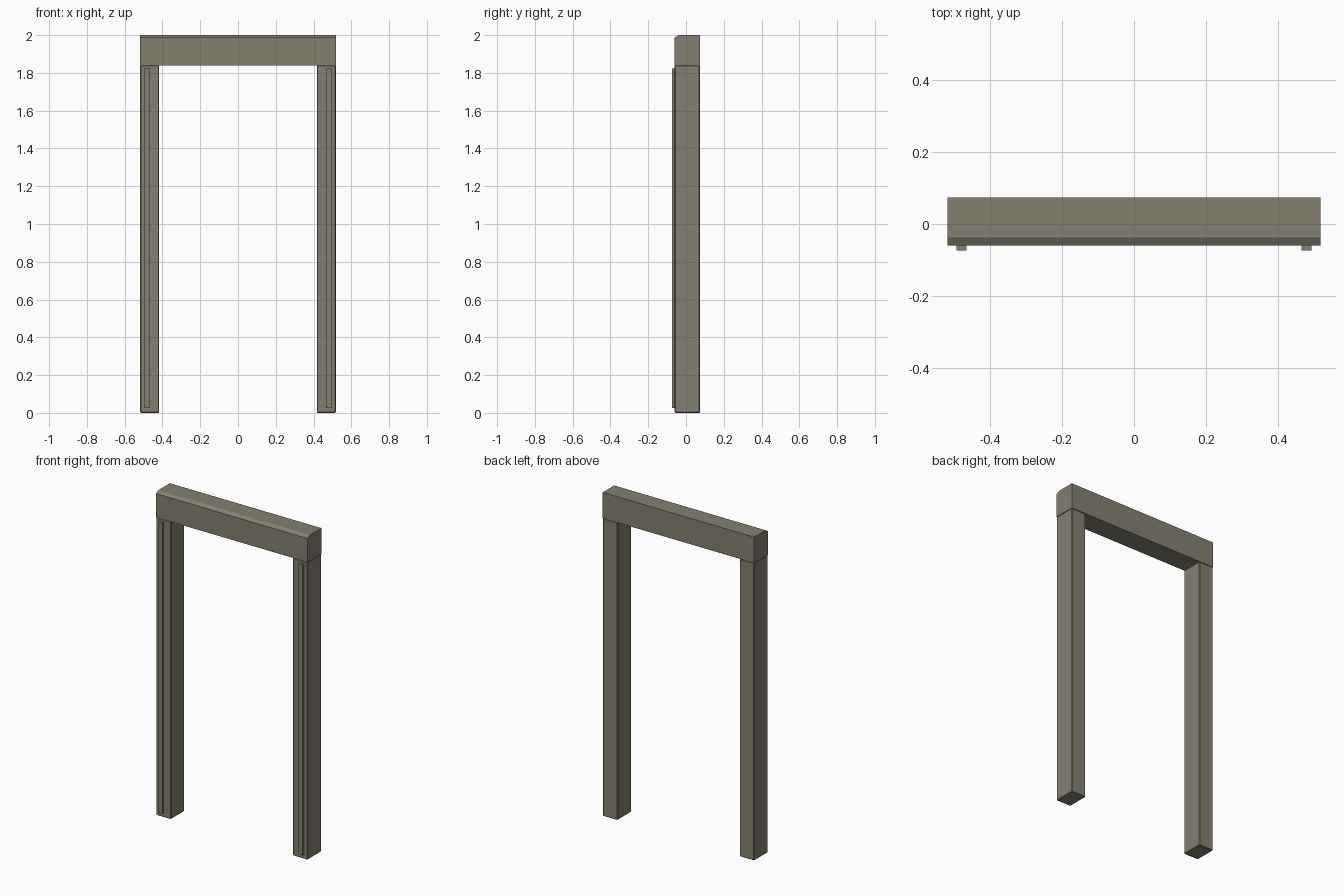
import bpy, bmesh

if "Cube" in bpy.data.objects:
    bpy.data.objects.remove(bpy.data.objects["Cube"])

HALF_W = 0.518            # half the overall width
FRONT, BACK = -0.06, 0.074
POST_TOP = 1.84

stone = bpy.data.materials.new("weathered_stone")
stone.diffuse_color = (0.23, 0.215, 0.16, 1)
stone.use_nodes = True
stone.node_tree.nodes["Principled BSDF"].inputs["Base Color"].default_value = stone.diffuse_color


def finish(name, bm):
    bmesh.ops.recalc_face_normals(bm, faces=bm.faces)
    mesh = bpy.data.meshes.new(name)
    bm.to_mesh(mesh)
    bm.free()
    mesh.materials.append(stone)
    obj = bpy.data.objects.new(name, mesh)
    bpy.context.collection.objects.link(obj)
    return obj


def box(name, lo, hi, bevel=0.0):
    bm = bmesh.new()
    bmesh.ops.create_cube(bm, size=1)
    for v in bm.verts:
        v.co = [(a + b) / 2 + c * (b - a) for a, b, c in zip(lo, hi, v.co)]
    if bevel:
        bmesh.ops.bevel(bm, geom=bm.edges[:], offset=bevel, segments=1,
                        affect='EDGES', profile=0.5)
    return finish(name, bm)


# Posts with softened edges, each with a raised strip on the front
for side, s in (("left", -1), ("right", 1)):
    x0, x1 = sorted((s * 0.417, s * HALF_W))
    box(f"{side}_post", (x0, FRONT, 0), (x1, BACK, POST_TOP), bevel=0.004)
    x0, x1 = sorted((s * 0.466, s * 0.494))
    box(f"{side}_post_strip", (x0, -0.074, 0.027), (x1, FRONT + 0.005, 1.824))

# Lintel: side profile with a chamfered top front edge, extruded along x
profile = [(FRONT, POST_TOP), (BACK, POST_TOP), (BACK, 2.0),
           (FRONT + 0.022, 2.0), (FRONT, 1.987)]
bm = bmesh.new()
face = bm.faces.new([bm.verts.new((-HALF_W, y, z)) for y, z in profile])
ext = bmesh.ops.extrude_face_region(bm, geom=[face])
bmesh.ops.translate(bm, vec=(2 * HALF_W, 0, 0),
                    verts=[g for g in ext["geom"] if isinstance(g, bmesh.types.BMVert)])
finish("lintel", bm)
